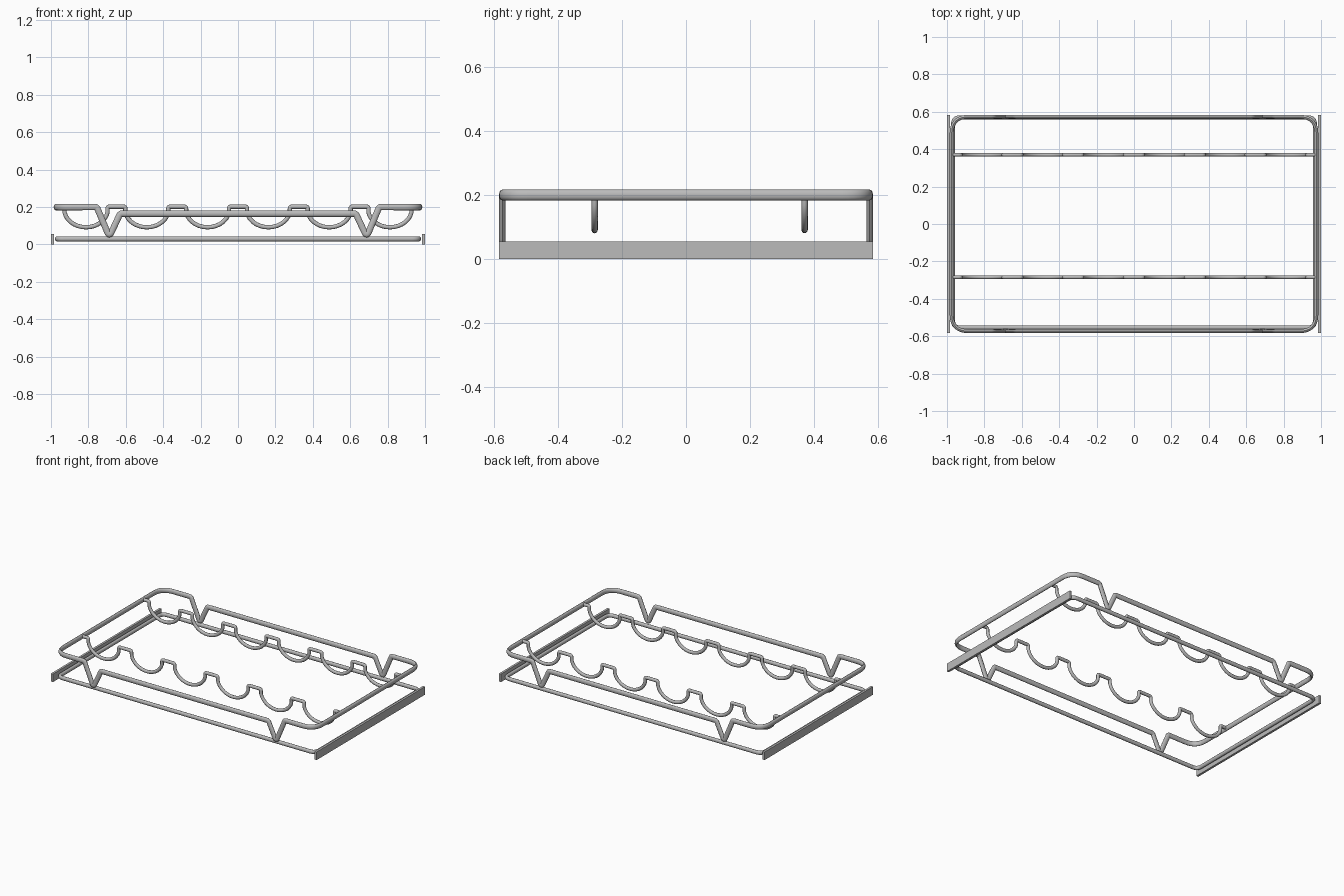
import bpy, bmesh, math
from mathutils import Vector

if "Cube" in bpy.data.objects:
    bpy.data.objects.remove(bpy.data.objects["Cube"])

steel = bpy.data.materials.new("grey steel")
steel.diffuse_color = (0.5, 0.5, 0.5, 1)
steel.use_nodes = True
steel.node_tree.nodes["Principled BSDF"].inputs["Base Color"].default_value = steel.diffuse_color


def finish(bm, name):
    bmesh.ops.recalc_face_normals(bm, faces=bm.faces)
    me = bpy.data.meshes.new(name)
    bm.to_mesh(me)
    bm.free()
    me.materials.append(steel)
    ob = bpy.data.objects.new(name, me)
    bpy.context.collection.objects.link(ob)
    return ob


def bend(corners, closed):
    """Round each corner (x, y, z, trim) with a short curve."""
    out, n = [], len(corners)
    for i, c in enumerate(corners):
        p, d = Vector(c[:3]), c[3]
        if d == 0 or (not closed and i in (0, n - 1)):
            out.append(p)
            continue
        a = p + (Vector(corners[i - 1][:3]) - p).normalized() * d
        b = p + (Vector(corners[(i + 1) % n][:3]) - p).normalized() * d
        steps = 8 if d > 0.02 else 4
        for k in range(steps + 1):
            t = k / steps
            out.append(a * (1 - t) ** 2 + p * 2 * t * (1 - t) + b * t * t)
    return out


def rod(name, corners, half_w, half_h, closed=False, sides=12):
    """Sweep an upright oval section along a path."""
    pts = bend(corners, closed)
    n = len(pts)
    bm = bmesh.new()
    rings = []
    for i, p in enumerate(pts):
        a = pts[i - 1] if closed or i > 0 else p
        b = pts[(i + 1) % n] if closed or i < n - 1 else p
        t = (p - a).normalized() + (b - p).normalized()
        t.normalize()
        side = t.cross(Vector((0, 0, 1)))
        side = side.normalized() if side.length > 1e-3 else Vector((0, -1, 0))
        up = side.cross(t)
        rings.append([bm.verts.new(p + side * half_w * math.cos(2 * math.pi * k / sides)
                                   + up * half_h * math.sin(2 * math.pi * k / sides))
                      for k in range(sides)])
    for i in range(n if closed else n - 1):
        r, s = rings[i], rings[(i + 1) % n]
        for k in range(sides):
            j = (k + 1) % sides
            bm.faces.new((r[k], r[j], s[j], s[k]))
    if not closed:
        bm.faces.new(rings[0])
        bm.faces.new(rings[-1])
    ob = finish(bm, name)
    bpy.context.view_layer.objects.active = ob
    ob.select_set(True)
    bpy.ops.object.shade_smooth_by_angle(angle=math.radians(40))
    ob.select_set(False)


# flat side plates
for sx, name in ((-1, "left_plate"), (1, "right_plate")):
    bm = bmesh.new()
    bmesh.ops.create_cube(bm, size=1)
    for v in bm.verts:
        v.co = (sx * 0.9925 + v.co.x * 0.015, v.co.y * 1.166, 0.0275 + v.co.z * 0.055)
    finish(bm, name)

# lower frame
X, Y0, Y1 = 0.968, -0.554, 0.57
rod("lower_frame", [(-X, Y0, 0.03, 0.04), (X, Y0, 0.03, 0.04),
                    (X, Y1, 0.03, 0.04), (-X, Y1, 0.03, 0.04)], 0.011, 0.0135, True)

# upper rail, dipping in two V feet on the front and the back
HI, LO = 0.2, 0.165
half = [(-0.755, HI, 0.01), (-0.688, 0.041, 0.03), (-0.63, LO, 0.01)]
dips = half + [(-x, z, d) for x, z, d in reversed(half)]
rail = [(-0.975, -0.573, HI, 0.09)]
rail += [(x, -0.573, z, d) for x, z, d in dips]
rail += [(0.975, -0.573, HI, 0.09), (0.975, 0.573, HI, 0.09)]
rail += [(x, 0.573, z, d) for x, z, d in reversed(dips)]
rail += [(-0.975, 0.573, HI, 0.09)]
rod("upper_rail", rail, 0.0105, 0.017, True)

# scalloped bottle wires: six half-round cradles each
for y, name in ((-0.285, "front_cradle_wire"), (0.37, "back_cradle_wire")):
    path = [(-0.972, y, 0.202, 0)]
    for i in range(6):
        cx = (i - 2.5) * 0.325
        path.append((cx - 0.115, y, 0.202, 0.01))
        for k in range(1, 16):
            a = math.pi * k / 16
            path.append((cx - 0.117 * math.cos(a), y, 0.19 - 0.098 * math.sin(a), 0))
        path.append((cx + 0.115, y, 0.202, 0.01))
    path.append((0.972, y, 0.202, 0))
    rod(name, path, 0.01, 0.0115)
